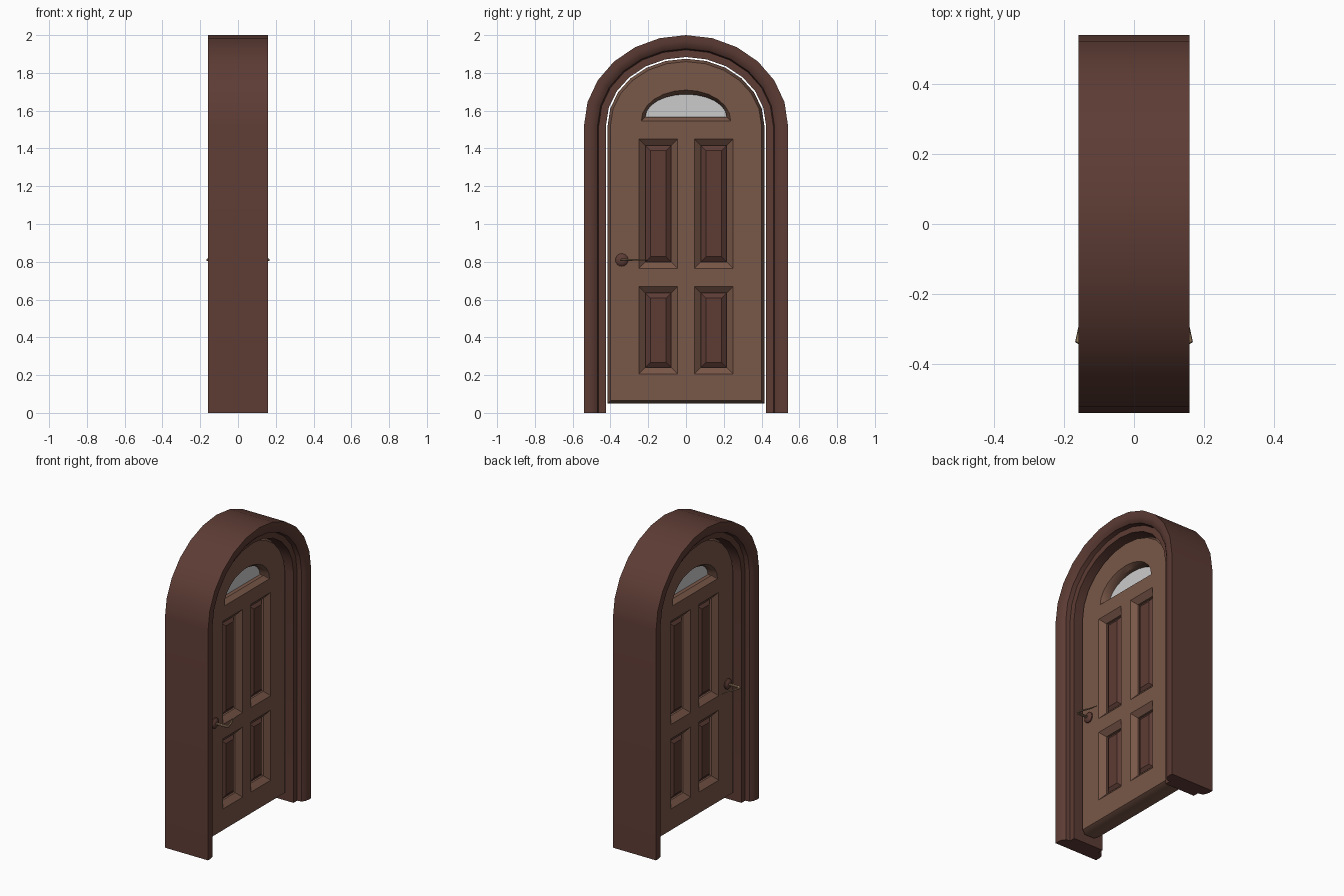
import bpy, bmesh
from math import sin, cos, pi, radians

if "Cube" in bpy.data.objects:
    bpy.data.objects.remove(bpy.data.objects["Cube"])

WOOD_DARK = (0.11, 0.045, 0.035, 1)
WOOD_LIGHT = (0.19, 0.095, 0.065, 1)
GLASS = (0.65, 0.65, 0.62, 1)
BRASS = (0.30, 0.19, 0.11, 1)
mats = {}


def material(name, color):
    if name not in mats:
        mats[name] = bpy.data.materials.new(name)
        mats[name].diffuse_color = color
    return mats[name]


def finish(name, bm, mat):
    bmesh.ops.recalc_face_normals(bm, faces=bm.faces[:])
    me = bpy.data.meshes.new(name)
    bm.to_mesh(me)
    bm.free()
    me.materials.append(mat)
    ob = bpy.data.objects.new(name, me)
    bpy.context.collection.objects.link(ob)
    bpy.ops.object.select_all(action='DESELECT')
    ob.select_set(True)
    bpy.context.view_layer.objects.active = ob
    bpy.ops.object.shade_smooth_by_angle(angle=radians(35))
    return ob


def loft(bm, rings, caps=True):
    """Skin closed rings of points one after another."""
    vs = [[bm.verts.new(p) for p in r] for r in rings]
    n = len(vs[0])
    for a, b in zip(vs, vs[1:]):
        for i in range(n):
            j = (i + 1) % n
            bm.faces.new((a[i], a[j], b[j], b[i]))
    if caps:
        bm.faces.new(vs[0])
        bm.faces.new(vs[-1])


def arc(half, spring, rise, n=12):
    return [(half * cos(pi * i / n), spring + rise * sin(pi * i / n)) for i in range(n + 1)]


def arch(half, z0, spring, rise):
    return [(half, z0)] + arc(half, spring, rise) + [(-half, z0)]


def rect(y0, y1, z0, z1, g=0):
    return [(y0 + g, z0 + g), (y1 - g, z0 + g), (y1 - g, z1 - g), (y0 + g, z1 - g)]


def at(x, outline):
    return [(x, y, z) for y, z in outline]


dark = material("dark_wood", WOOD_DARK)
light = material("light_wood", WOOD_LIGHT)
glass = material("glass", GLASS)
brass = material("brass", BRASS)

# Arched frame: moulded section (inset, x) swept along the arch
half_section = [(0, 0.158), (0.03, 0.158), (0.055, 0.152), (0.072, 0.138),
                (0.078, 0.11), (0.116, 0.11)]
section = half_section + [(o, -x) for o, x in reversed(half_section)]
lines = [at(x, arch(0.54 - o, 0, 1.52, 0.48 - o)) for o, x in section]
bm = bmesh.new()
loft(bm, [list(ring) for ring in zip(*lines)])
finish("door_frame", bm, dark)

# Door leaf: arched slab with four panel openings and a fan window opening
FACE, CORE = 0.065, 0.035
panels = [(s * 0.147 - 0.068, s * 0.147 + 0.068, z0, z1)
          for s in (-1, 1) for z0, z1 in ((0.24, 0.635), (0.80, 1.415))]


def fan(g=0):
    return arc(0.215 + g, 1.567 - g, 0.12 + 2 * g)


pairs = [(arch(0.40, 0.065, 1.52, 0.34), arch(0.415, 0.05, 1.52, 0.355)),
         (fan(0.022), fan())]
pairs += [(rect(*p, -0.035), rect(*p)) for p in panels]
bm = bmesh.new()
for outer, core in pairs:
    loft(bm, [at(FACE, outer), at(CORE, core), at(-CORE, core), at(-FACE, outer)], caps=False)
for side in (1, -1):
    rim = [e for e in bm.edges if all(abs(v.co.x - side * FACE) < 1e-5 for v in e.verts)]
    bmesh.ops.triangle_fill(bm, edges=rim, use_beauty=True, normal=(side, 0, 0))
finish("door_leaf", bm, light)

# Raised panels
for i, p in enumerate(panels):
    bm = bmesh.new()
    loft(bm, [at(-0.042, rect(*p, 0.027)), at(-0.022, rect(*p)),
              at(0.022, rect(*p)), at(0.042, rect(*p, 0.027))])
    finish(f"door_panel_{i + 1}", bm, dark)

# Fan window pane
bm = bmesh.new()
loft(bm, [at(-0.01, fan()), at(0.01, fan())])
finish("fan_window", bm, glass)

# Handles on both faces: domed rose and swept lever
HY, HZ = -0.34, 0.81
lever = [(0.07, HY, 0.010, 1, 0), (0.145, HY, 0.010, 1, 0), (0.161, HY + 0.010, 0.010, 0.7, 0.7),
         (0.152, HY + 0.045, 0.007, -0.2, 1), (0.132, HY + 0.09, 0.005, -0.3, 1),
         (0.122, HY + 0.14, 0.003, -0.1, 1)]
for side, label in ((1, "right"), (-1, "left")):
    bm = bmesh.new()
    loft(bm, [[(side * x, HY + r * cos(2 * pi * k / 16), HZ + r * sin(2 * pi * k / 16))
               for k in range(16)]
              for x, r in ((0.06, 0.034), (0.072, 0.034), (0.080, 0.026), (0.084, 0.014))])
    finish(f"handle_rose_{label}", bm, dark)
    bm = bmesh.new()
    rings = []
    for x, y, r, tx, ty in lever:
        d = (tx * tx + ty * ty) ** 0.5
        rings.append([(side * (x - ty / d * r * cos(k * pi / 4)),
                       y + tx / d * r * cos(k * pi / 4),
                       HZ + 0.7 * r * sin(k * pi / 4)) for k in range(8)])
    loft(bm, rings)
    finish(f"handle_lever_{label}", bm, brass)

for m in bpy.data.materials:
    if m.users and not m.is_grease_pencil:
        m.use_nodes = True
        m.node_tree.nodes["Principled BSDF"].inputs["Base Color"].default_value = m.diffuse_color
